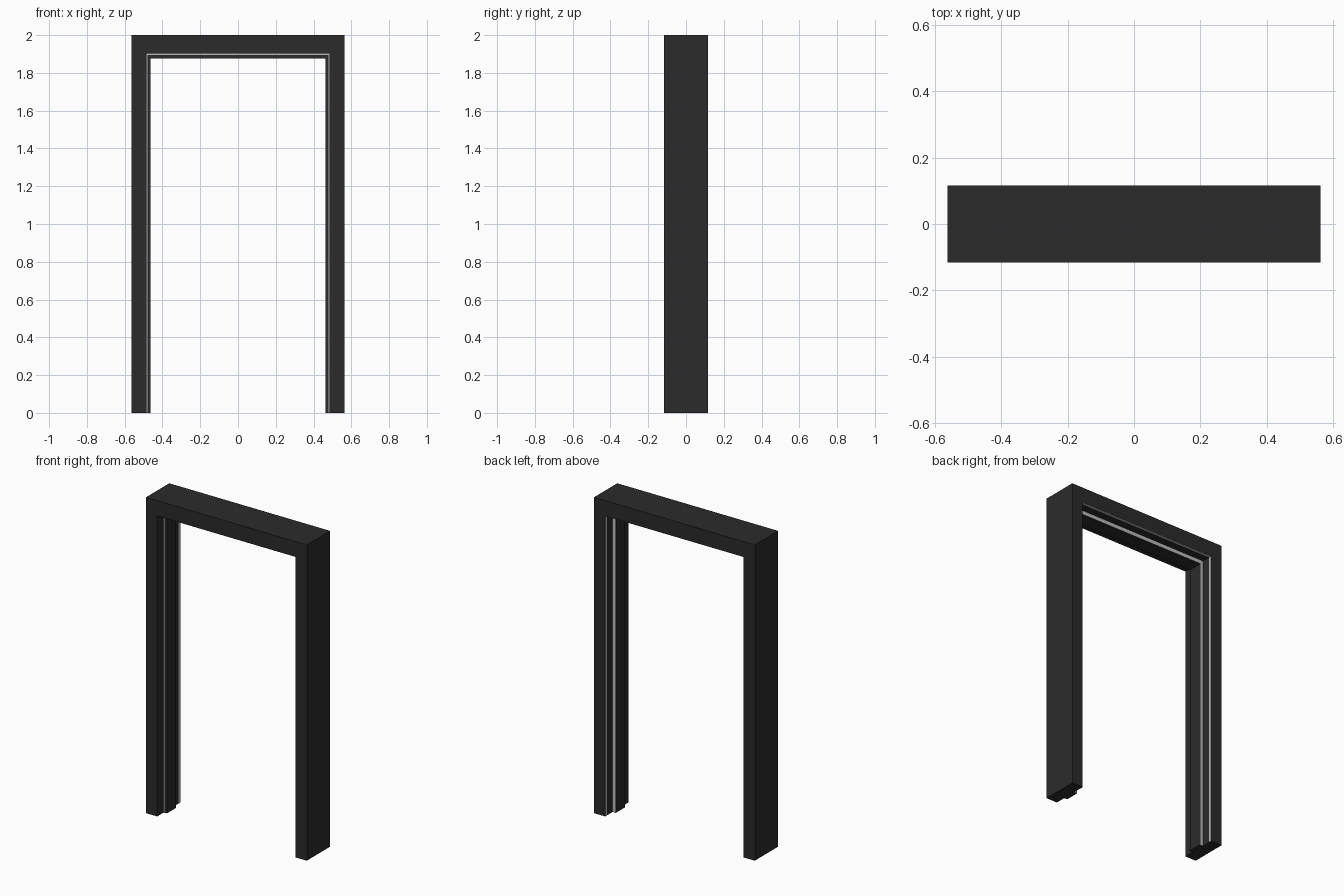
import bpy, bmesh

if "Cube" in bpy.data.objects:
    bpy.data.objects.remove(bpy.data.objects["Cube"])

HALF_W, HEIGHT = 0.563, 2.0
TOP_SCALE = 1.25          # the head is a little deeper than the jambs


def material(name, rgb):
    m = bpy.data.materials.new(name)
    m.diffuse_color = (*rgb, 1.0)
    m.use_nodes = True
    m.node_tree.nodes["Principled BSDF"].inputs["Base Color"].default_value = m.diffuse_color
    return m


BLACK = material("black_frame", (0.024, 0.024, 0.024))
GREY = material("light_grey_seal", (0.5, 0.5, 0.5))


def sweep(name, profile, mat):
    """Sweep a closed (inset, y) profile up one jamb, across the head and down the other."""
    bm = bmesh.new()
    rings = []
    for side, top in ((-1, False), (-1, True), (1, True), (1, False)):
        rings.append([bm.verts.new((side * (HALF_W - d), y,
                                    HEIGHT - d * TOP_SCALE if top else 0.0))
                      for d, y in profile])
    n = len(profile)
    for a, b in zip(rings, rings[1:]):
        for i in range(n):
            j = (i + 1) % n
            bm.faces.new((a[i], a[j], b[j], b[i]))
    bm.faces.new(rings[0])
    bm.faces.new(rings[-1])
    bmesh.ops.recalc_face_normals(bm, faces=bm.faces)
    mesh = bpy.data.meshes.new(name)
    bm.to_mesh(mesh)
    bm.free()
    mesh.materials.append(mat)
    obj = bpy.data.objects.new(name, mesh)
    bpy.context.collection.objects.link(obj)
    return obj


def strip(name, d0, d1, y0, y1):
    return sweep(name, [(d0, y0), (d1, y0), (d1, y1), (d0, y1)], GREY)


# Door frame: flat casing with a raised stop and a rebate on each side
LIP, STOP, DEPTH = 0.078, 0.1, 0.116
FRONT, BACK = -0.05, 0.04
sweep("door_frame", [(0, -DEPTH), (LIP, -DEPTH), (LIP, FRONT), (STOP, FRONT),
                     (STOP, BACK), (LIP, BACK), (LIP, DEPTH), (0, DEPTH)], BLACK)

# Thin seals: in the front rebate corner, on the back of the stop, and at the back edge
strip("front_seal", LIP - 0.002, LIP + 0.006, FRONT - 0.002, FRONT + 0.002)
strip("back_stop_seal", LIP - 0.002, STOP - 0.003, BACK - 0.002, BACK + 0.002)
strip("back_edge_seal", LIP - 0.002, LIP + 0.001, DEPTH - 0.018, DEPTH - 0.001)
